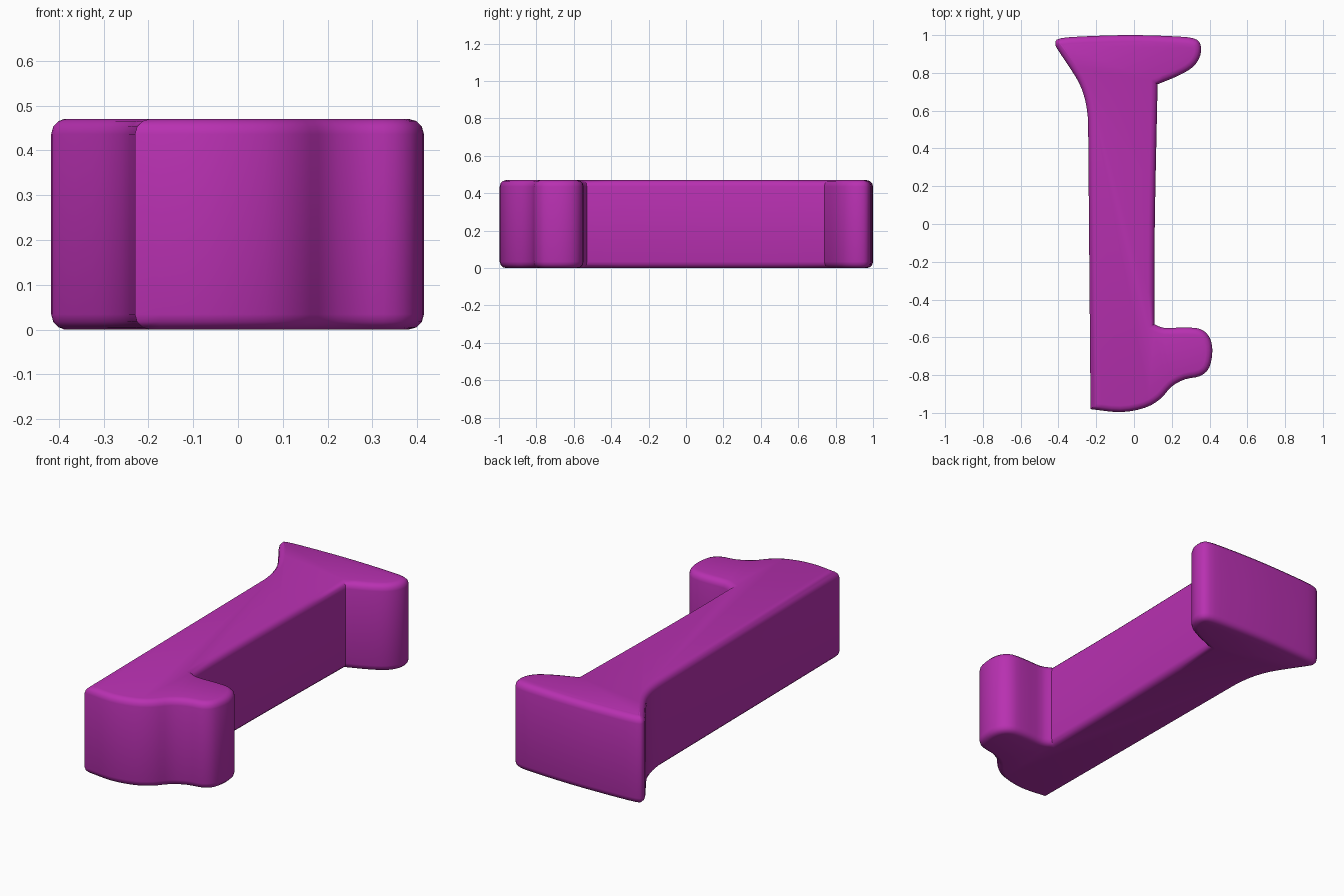
import bpy, bmesh, math
from mathutils import Vector

if "Cube" in bpy.data.objects:
    bpy.data.objects.remove(bpy.data.objects["Cube"])

HEIGHT = 0.47
ROUND = 0.034
STEPS = 3

# Outline as smooth runs joined at sharp corners (clockwise seen from above)
runs = [
    # flared head: left flank, top edge, right lobe
    [(-0.243, 0.555), (-0.257, 0.65), (-0.29, 0.745), (-0.345, 0.835), (-0.395, 0.91),
     (-0.417, 0.955), (-0.385, 0.984), (-0.2, 0.996), (0, 1.0), (0.2, 0.994),
     (0.315, 0.983), (0.352, 0.95), (0.35, 0.89), (0.31, 0.83), (0.23, 0.783), (0.125, 0.74)],
    # right side of the stem
    [(0.125, 0.74), (0.11, 0.0), (0.108, -0.53)],
    # side tab and rounded foot
    [(0.108, -0.53), (0.16, -0.55), (0.27, -0.548), (0.35, -0.556), (0.398, -0.597),
     (0.415, -0.67), (0.398, -0.76), (0.35, -0.805), (0.27, -0.822), (0.2, -0.86),
     (0.14, -0.925), (0.06, -0.972), (-0.07, -0.996), (-0.23, -0.98)],
    # left side of the stem
    [(-0.23, -0.98), (-0.243, 0.555)],
]


def smooth_run(pts):
    """Catmull-Rom points through a run, leaving out the last point."""
    if len(pts) == 2:
        return [Vector(pts[0])]
    p = [Vector(q) for q in pts]
    p = [p[0] * 2 - p[1]] + p + [p[-1] * 2 - p[-2]]
    out = []
    for a, b, c, d in zip(p, p[1:], p[2:], p[3:]):
        for i in range(STEPS):
            t = i / STEPS
            out.append(0.5 * (2 * b + (c - a) * t + (2 * a - 5 * b + 4 * c - d) * t * t
                              + (3 * b - a - 3 * c + d) * t ** 3))
    return out


outline = [v for run in runs for v in smooth_run(run)]

# Extruded body
bm = bmesh.new()
base = bm.faces.new([bm.verts.new((v.x, v.y, 0)) for v in outline])
top = bmesh.ops.extrude_face_region(bm, geom=[base], use_keep_orig=True)["geom"]
bmesh.ops.translate(bm, vec=(0, 0, HEIGHT),
                    verts=[g for g in top if isinstance(g, bmesh.types.BMVert)])
bmesh.ops.recalc_face_normals(bm, faces=bm.faces[:])

# Rounded rims, top and bottom
rims = [e for e in bm.edges if abs(e.verts[0].co.z - e.verts[1].co.z) < 1e-5]
bmesh.ops.bevel(bm, geom=rims, offset=ROUND, offset_type='OFFSET', segments=3,
                profile=0.5, affect='EDGES', clamp_overlap=False)

mesh = bpy.data.meshes.new("flared_bar")
bm.to_mesh(mesh)
bm.free()
body = bpy.data.objects.new("flared_bar", mesh)
bpy.context.collection.objects.link(body)

mat = bpy.data.materials.new("magenta")
mat.diffuse_color = (0.48, 0.03, 0.44, 1)
mat.use_nodes = True
mat.node_tree.nodes["Principled BSDF"].inputs["Base Color"].default_value = mat.diffuse_color
mesh.materials.append(mat)

bpy.context.view_layer.objects.active = body
body.select_set(True)
bpy.ops.object.shade_smooth_by_angle(angle=math.radians(35))
